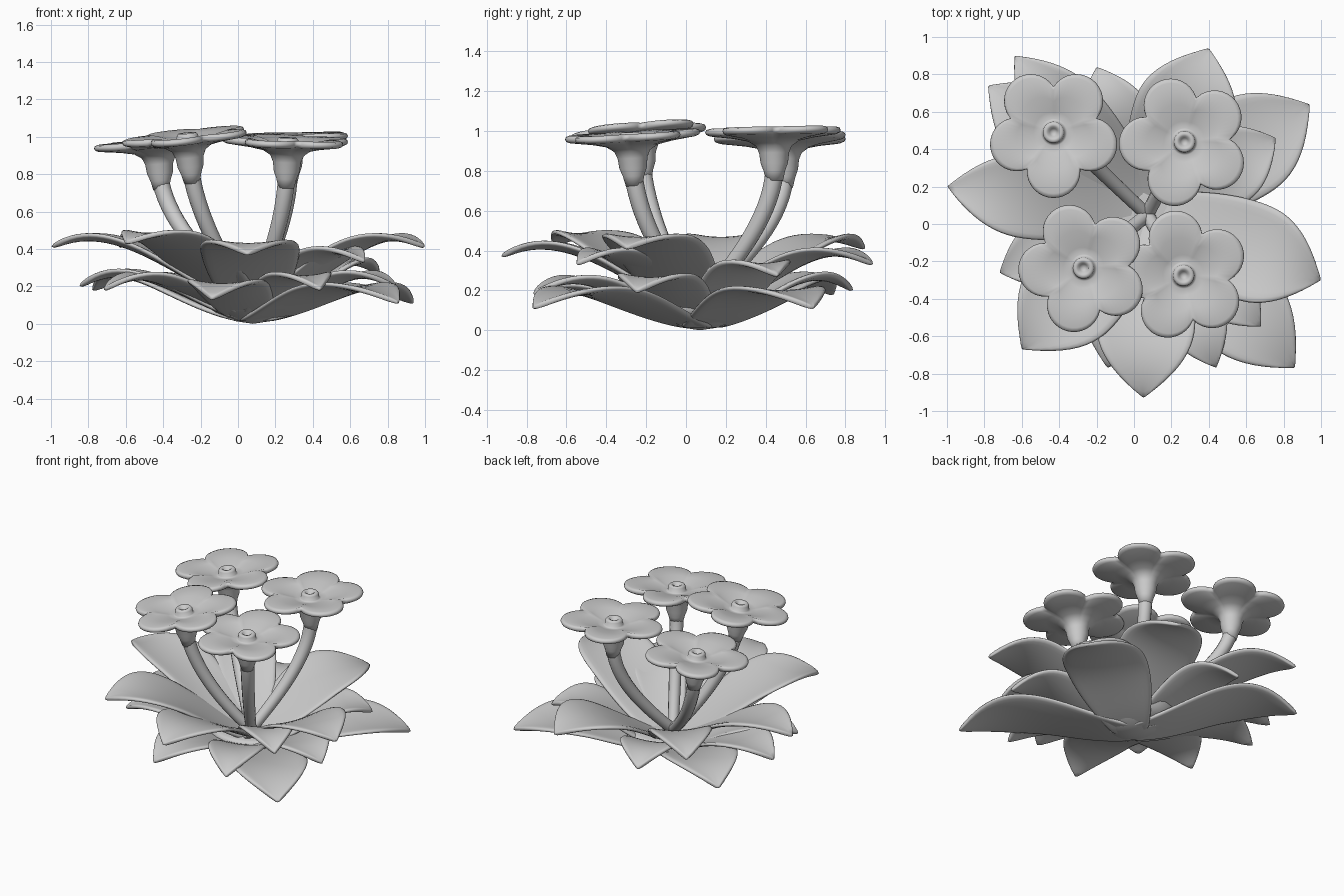
import bpy, bmesh, math
from mathutils import Vector, Matrix

cube = bpy.data.objects.get("Cube")
if cube:
    bpy.data.objects.remove(cube, do_unlink=True)

grey = bpy.data.materials.new("soft_grey")
grey.use_nodes = True
grey.diffuse_color = (0.6, 0.6, 0.6, 1)
grey.node_tree.nodes["Principled BSDF"].inputs["Base Color"].default_value = (0.6, 0.6, 0.6, 1)


def finish(name, verts, faces, subdivide=0, thickness=0.0):
    """Make a smooth-shaded object from generated vertices and faces."""
    mesh = bpy.data.meshes.new(name)
    mesh.from_pydata(verts, [], faces)
    bm = bmesh.new()
    bm.from_mesh(mesh)
    bmesh.ops.remove_doubles(bm, verts=bm.verts, dist=0.0005)
    bmesh.ops.recalc_face_normals(bm, faces=bm.faces)
    bm.to_mesh(mesh)
    bm.free()
    mesh.materials.append(grey)
    mesh.polygons.foreach_set("use_smooth", [True] * len(mesh.polygons))
    ob = bpy.data.objects.new(name, mesh)
    bpy.context.collection.objects.link(ob)
    if thickness:
        mod = ob.modifiers.new("Thickness", "SOLIDIFY")
        mod.thickness = thickness
        mod.offset = 0
    if subdivide:
        mod = ob.modifiers.new("Rounding", "SUBSURF")
        mod.levels = mod.render_levels = subdivide
    return ob


def grid_faces(rows, cols, wrap=False):
    last = cols if wrap else cols - 1
    return [(r * cols + c, r * cols + (c + 1) % cols,
             (r + 1) * cols + (c + 1) % cols, (r + 1) * cols + c)
            for r in range(rows - 1) for c in range(last)]


def bezier(a, b, c, d, t):
    u = 1 - t
    return a * u**3 + b * 3 * u * u * t + c * 3 * u * t * t + d * t**3


def leaf(name, x, y, tip, half_width, upper):
    """Broad pointed leaf rising from the crown and drooping at its tip."""
    start = Vector((0.08, 0.07, 0))
    run = Vector((x, y, 0)) - start
    side = Vector((-run.y, run.x, 0)).normalized()
    root = 0.08 if upper else 0.02
    rise = 0.2 if upper else 0.07
    crest = tip + (0.18 if upper else 0.2)
    rows, cols, verts = 15, 9, []
    for r in range(rows):
        t = r / (rows - 1)
        if t < 0.6:
            width = 0.42 + 0.58 * math.sin(t / 0.6 * math.pi / 2)
        else:
            width = max(0.004, 1 - ((t - 0.6) / 0.4) ** 2.1)
        for c in range(cols):
            k = 2 * c / (cols - 1) - 1
            p = start + run * t + side * (k * width * half_width)
            p.z = bezier(root, rise, crest, tip, t) + 0.03 * k * k * width * min(1, 2 * t)
            verts.append(p)
    finish(name, verts, grid_faces(rows, cols), 1, 0.028)


# Leaves: tip x, tip y, tip height, half width
upper_leaves = [
    (-1.0, 0.2, 0.41, 0.23), (1.0, -0.3, 0.41, 0.27), (0.05, -0.93, 0.37, 0.27),
    (-0.6, -0.67, 0.43, 0.28), (0.4, 0.94, 0.33, 0.28), (-0.64, 0.9, 0.41, 0.21),
    (0.68, -0.55, 0.33, 0.18)]
lower_leaves = [
    (0.86, -0.77, 0.11, 0.26), (0.94, 0.64, 0.11, 0.28), (-0.78, 0.74, 0.18, 0.25),
    (-0.2, 0.84, 0.2, 0.2), (-0.72, -0.26, 0.18, 0.21), (-0.85, 0.2, 0.2, 0.22),
    (-0.14, -0.77, 0.13, 0.22), (0.44, -0.77, 0.18, 0.19), (0.85, -0.25, 0.19, 0.22),
    (0.76, 0.46, 0.27, 0.22)]
for i, spec in enumerate(upper_leaves):
    leaf(f"upper_leaf_{i + 1}", *spec, True)
for i, spec in enumerate(lower_leaves):
    leaf(f"lower_leaf_{i + 1}", *spec, False)

# Crown joining the leaf roots underneath
profile = [(0, 0), (0.1, 0.015), (0.2, 0.06), (0.3, 0.13), (0.25, 0.15), (0, 0.12)]
seg = 32
verts = [(0.08 + r * math.cos(2 * math.pi * a / seg), 0.07 + r * math.sin(2 * math.pi * a / seg), z)
         for r, z in profile for a in range(seg)]
finish("crown", verts, grid_faces(len(profile), seg, True))

# Flower rings: radius fraction, height, petal-lobe strength
rings = [(0.0, -0.25, 0), (0.14, -0.25, 0), (0.18, -0.2, 0), (0.23, -0.16, 0), (0.25, -0.11, 0),
         (0.3, -0.075, 0), (0.42, -0.05, 0.15), (0.62, -0.035, 0.6), (0.93, -0.02, 1),
         (0.985, -0.012, 1), (1.0, 0.0, 1), (0.985, 0.012, 1), (0.93, 0.018, 1), (0.62, 0.004, 0.6),
         (0.36, -0.016, 0.1), (0.24, -0.026, 0), (0.2, -0.02, 0), (0.19, 0.008, 0),
         (0.16, 0.02, 0), (0.1, 0.018, 0), (0.07, -0.005, 0), (0.0, -0.015, 0)]


def lobe(angle):
    """Outline of five overlapping round petals."""
    fifth = 2 * math.pi / 5
    a = (angle + fifth / 2) % fifth - fifth / 2
    reach, radius = 0.207, 0.144
    return reach * math.cos(a) + math.sqrt(radius**2 - (reach * math.sin(a))**2)


def flower(name, x, y, z, phase, slope_x, slope_y):
    axis = Vector((-slope_x, -slope_y, 1)).normalized()
    place = Matrix.Translation((x, y, z)) @ Vector((0, 0, 1)).rotation_difference(axis).to_matrix().to_4x4()
    count, verts = 80, []
    for r, h, mix in rings:
        for i in range(count):
            a = 2 * math.pi * i / count
            rad = r * ((1 - mix) * 0.3 + mix * lobe(a))
            b = a + math.radians(phase)
            verts.append(place @ Vector((rad * math.cos(b), rad * math.sin(b), h)))
    finish(name + "_flower", verts, grid_faces(len(rings), count, True))

    # Curved stem from the crown into the calyx
    top = place @ Vector((0, 0, -0.2))
    base = Vector((0.07, 0.05, 0.12))
    flat = Vector((top.x - base.x, top.y - base.y, 0))
    p1 = base + flat * 0.42 + Vector((0, 0, 0.18))
    p2 = top - axis * 0.25 - flat * 0.06
    steps, sides, verts = 16, 12, []
    for s in range(steps + 1):
        t = s / steps
        p = bezier(base, p1, p2, top, t)
        ahead = bezier(base, p1, p2, top, t + 0.01) - p
        turn = Vector((0, 0, 1)).rotation_difference(ahead)
        rad = 0.036 + 0.01 * t
        for i in range(sides):
            a = 2 * math.pi * i / sides
            verts.append(p + turn @ Vector((rad * math.cos(a), rad * math.sin(a), 0)))
    finish(name + "_stem", verts, grid_faces(steps + 1, sides, True))


flower("back_right", -0.43, 0.49, 0.965, 54, 0.08, 0.02)
flower("back_left", 0.27, 0.44, 1.0, 39, 0.02, 0.02)
flower("front_right", -0.27, -0.235, 1.0, 39, 0.1, 0.08)
flower("front_left", 0.265, -0.275, 0.975, 30, -0.03, 0.06)
